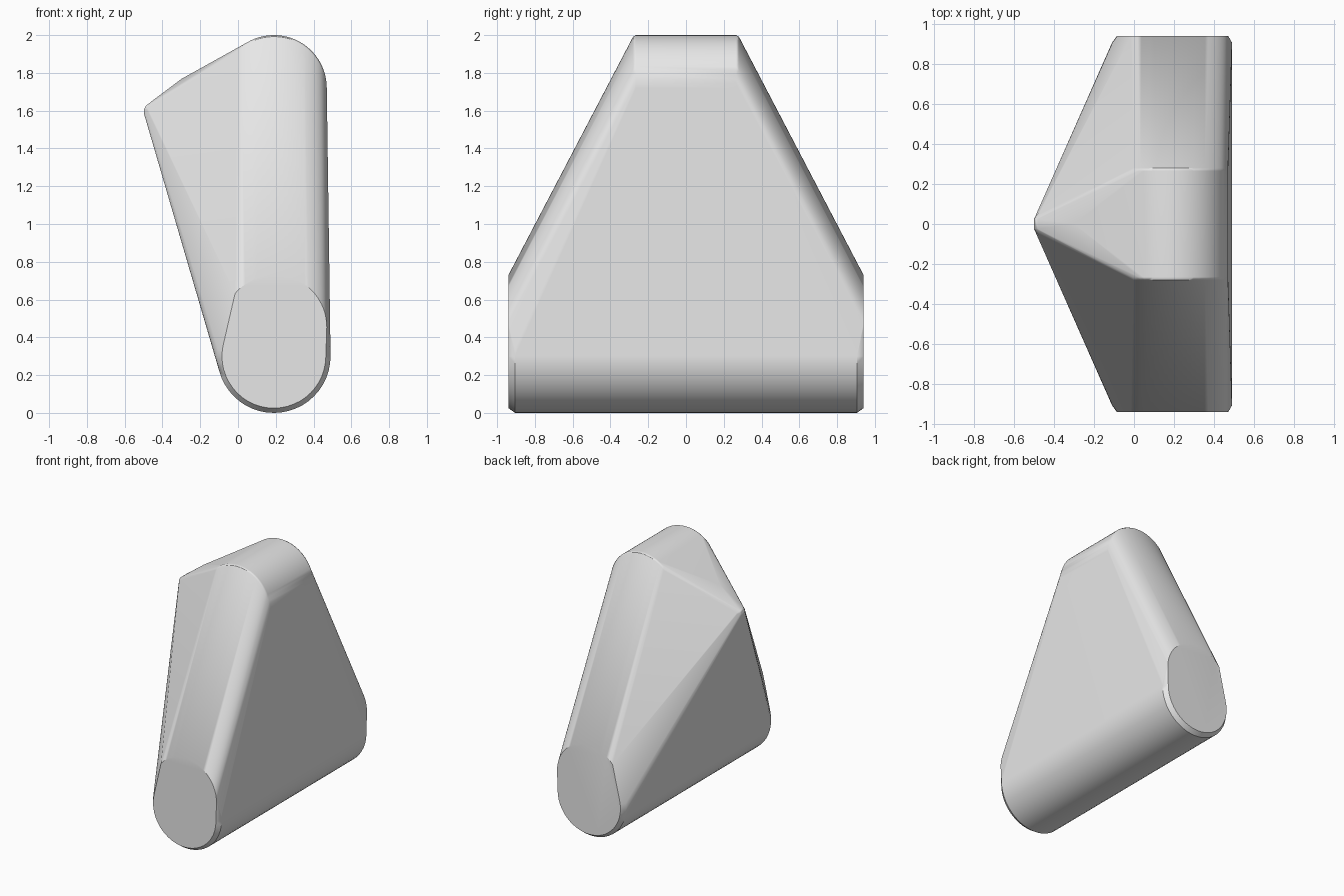
import bpy
import bmesh
from math import sin, cos, radians

if "Cube" in bpy.data.objects:
    bpy.data.objects.remove(bpy.data.objects["Cube"], do_unlink=True)

grey = bpy.data.materials.new("light grey")
grey.use_nodes = True
colour = (0.8, 0.8, 0.8, 1)
grey.diffuse_color = colour
grey.node_tree.nodes["Principled BSDF"].inputs["Base Color"].default_value = colour


def arc(x, z, r, y, start=0, end=360, steps=48):
    """Points of an upright arc, mirrored front to back."""
    pts = []
    for i in range(steps + 1):
        a = radians(start + (end - start) * i / steps)
        pts += [(x + r * cos(a), s * y, z + r * sin(a)) for s in (-1, 1)]
    return pts


points = []
# Rounded bottom edge and its slightly smaller end caps
points += arc(0.19, 0.30, 0.30, 0.905)
points += arc(0.19, 0.30, 0.275, 0.94)
# Upper rim of each end cap
points += arc(0.195, 0.455, 0.275, 0.94, 0, 140, 28)
# Rounded ridge along the top, with softened rims
points += arc(0.19, 1.72, 0.28, 0.265, 0, 135, 28)
points += arc(0.19, 1.72, 0.272, 0.28, 0, 135, 28)
# Small blunt corner at the upper side and the crown leading to it
points += arc(-0.453, 1.595, 0.046, 0.025, steps=20)
points += arc(-0.453, 1.595, 0.030, 0.048, steps=20)
points.append((-0.30, 0, 1.768))

# Wrap the rounded parts in one taut skin
bm = bmesh.new()
for p in points:
    bm.verts.new(p)
bmesh.ops.remove_doubles(bm, verts=bm.verts[:], dist=0.0005)
bmesh.ops.convex_hull(bm, input=bm.verts[:])
bmesh.ops.delete(bm, geom=[v for v in bm.verts if not v.link_faces], context='VERTS')
bmesh.ops.dissolve_limit(bm, angle_limit=radians(0.4), verts=bm.verts[:], edges=bm.edges[:])
bmesh.ops.recalc_face_normals(bm, faces=bm.faces[:])

mesh = bpy.data.meshes.new("rounded_wedge")
bm.to_mesh(mesh)
bm.free()
mesh.materials.append(grey)
wedge = bpy.data.objects.new("rounded_wedge", mesh)
bpy.context.collection.objects.link(wedge)

# Smooth curves with flat main faces
bpy.ops.object.select_all(action='DESELECT')
wedge.select_set(True)
bpy.context.view_layer.objects.active = wedge
bpy.ops.object.shade_smooth_by_angle(angle=radians(32))
weighted = wedge.modifiers.new("flat_faces", 'WEIGHTED_NORMAL')
weighted.keep_sharp = True
